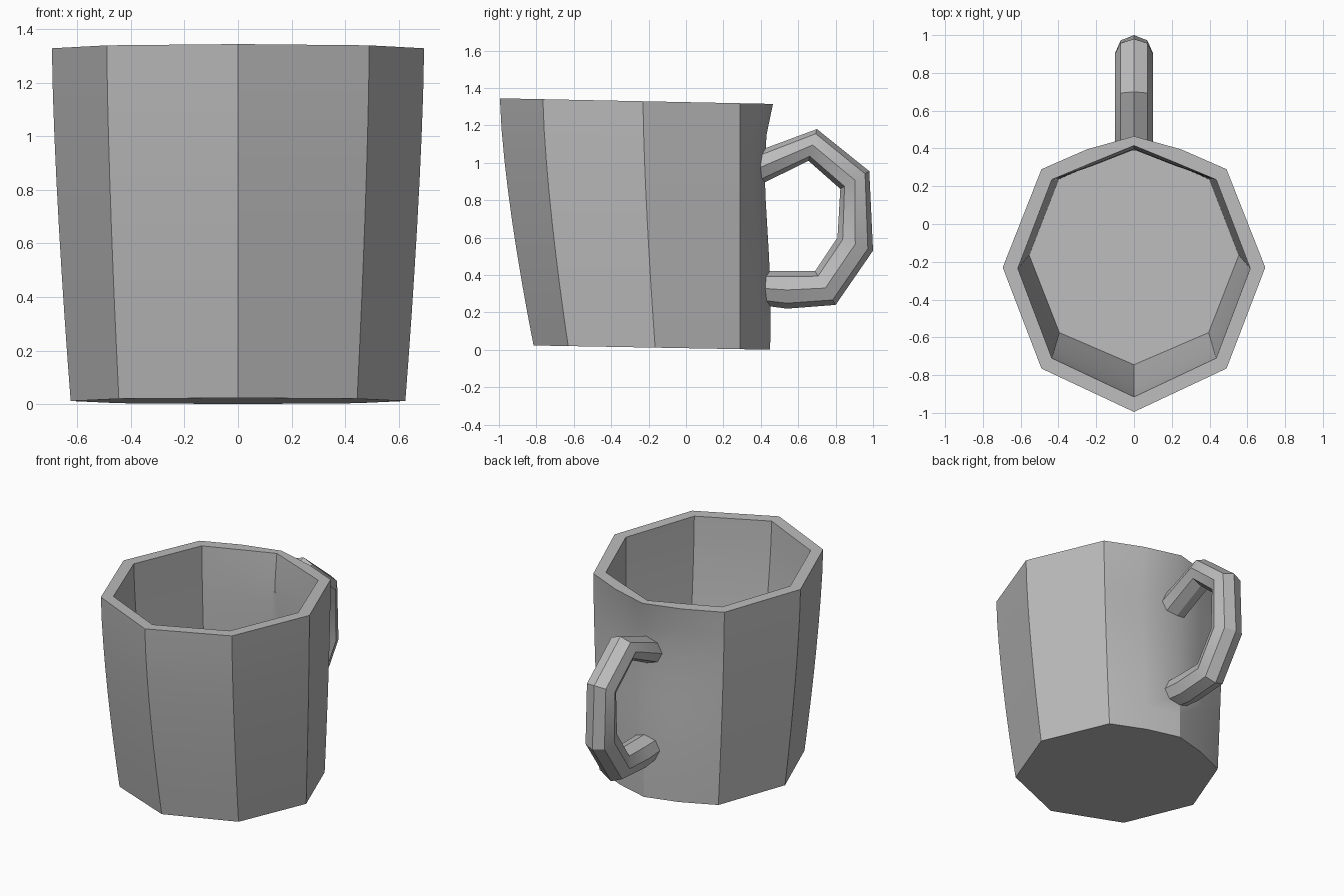
import bpy, bmesh, math
from mathutils import Vector

cube = bpy.data.objects.get("Cube")
if cube:
    bpy.data.objects.remove(cube, do_unlink=True)

grey = bpy.data.materials.new("mid grey")
grey.use_nodes = True
colour = (0.5, 0.5, 0.5, 1)
grey.diffuse_color = colour
grey.node_tree.nodes["Principled BSDF"].inputs["Base Color"].default_value = colour


def finish(name, bm):
    """Turn a bmesh into a smooth object with sharp corners."""
    bmesh.ops.recalc_face_normals(bm, faces=bm.faces)
    mesh = bpy.data.meshes.new(name)
    bm.to_mesh(mesh)
    bm.free()
    mesh.materials.append(grey)
    obj = bpy.data.objects.new(name, mesh)
    bpy.context.collection.objects.link(obj)
    bpy.ops.object.select_all(action="DESELECT")
    obj.select_set(True)
    bpy.context.view_layer.objects.active = obj
    bpy.ops.object.shade_smooth_by_angle(angle=math.radians(30))


def loft(bm, rings):
    """Skin closed rings of points and cap both ends."""
    rows = [[bm.verts.new(p) for p in ring] for ring in rings]
    n = len(rows[0])
    for a, b in zip(rows, rows[1:]):
        for i in range(n):
            j = (i + 1) % n
            bm.faces.new((a[i], a[j], b[j], b[i]))
    bm.faces.new(rows[0])
    bm.faces.new(rows[-1])


def mirrored(half):
    """Complete a front-to-back half outline on the other side."""
    return half + [(-x, y) for x, y in half[-2:0:-1]]


def wall(low, high, floor, dip, steps=8):
    """Rings of a flaring wall whose back is pinched below the rim."""
    rings = []
    for s in range(steps + 1):
        t = s / steps
        flare = 1 - (1 - t) ** 1.45
        ring = []
        for (x0, y0), (x1, y1) in zip(mirrored(low), mirrored(high)):
            x = x0 + (x1 - x0) * flare
            y = y0 + (y1 - y0) * flare
            base = floor - 0.018 * y0
            rim = 1.324 - 0.0205 * y1
            if y1 > 0.3:
                y -= dip * t ** 3 * (1 - t) * (1 - abs(x))
            ring.append((x, y, base + (rim - base) * t))
        rings.append(ring)
    return rings


# Cup body: outer wall up, rim, inner wall down to the floor
outer = wall([(0, -0.815), (0.445, -0.63), (0.625, -0.165), (0.445, 0.29), (0.22, 0.39), (0, 0.45)],
             [(0, -0.995), (0.49, -0.765), (0.695, -0.23), (0.49, 0.29), (0.25, 0.395), (0, 0.465)],
             0.0085, 0.4)
inner = wall([(0, -0.745), (0.395, -0.575), (0.555, -0.165), (0.4, 0.235), (0.2, 0.325), (0, 0.412)],
             [(0, -0.915), (0.435, -0.71), (0.615, -0.235), (0.435, 0.235), (0.22, 0.325), (0, 0.415)],
             0.09, 0.2)
bm = bmesh.new()
loft(bm, outer + inner[::-1])
finish("cup_body", bm)

# Handle: eight-sided rings between matching outer and inner bend points (y, z)
bends = [((0.39, 1.065), (0.39, 0.88)), ((0.70, 1.18), (0.655, 1.01)),
         ((0.98, 0.955), (0.825, 0.86)), ((1.0, 0.53), (0.81, 0.60)),
         ((0.80, 0.24), (0.69, 0.42)), ((0.54, 0.22), (0.54, 0.42)),
         ((0.39, 0.24), (0.39, 0.42))]
rings = []
for out, inn in bends:
    out, inn = Vector((0, *out)), Vector((0, *inn))
    mid, arm = (out + inn) / 2, (out - inn) / 2
    rings.append([mid + arm * math.cos(k * math.pi / 4) + Vector((0.1 * math.sin(k * math.pi / 4), 0, 0))
                  for k in range(8)])
bm = bmesh.new()
loft(bm, rings)
finish("handle", bm)
